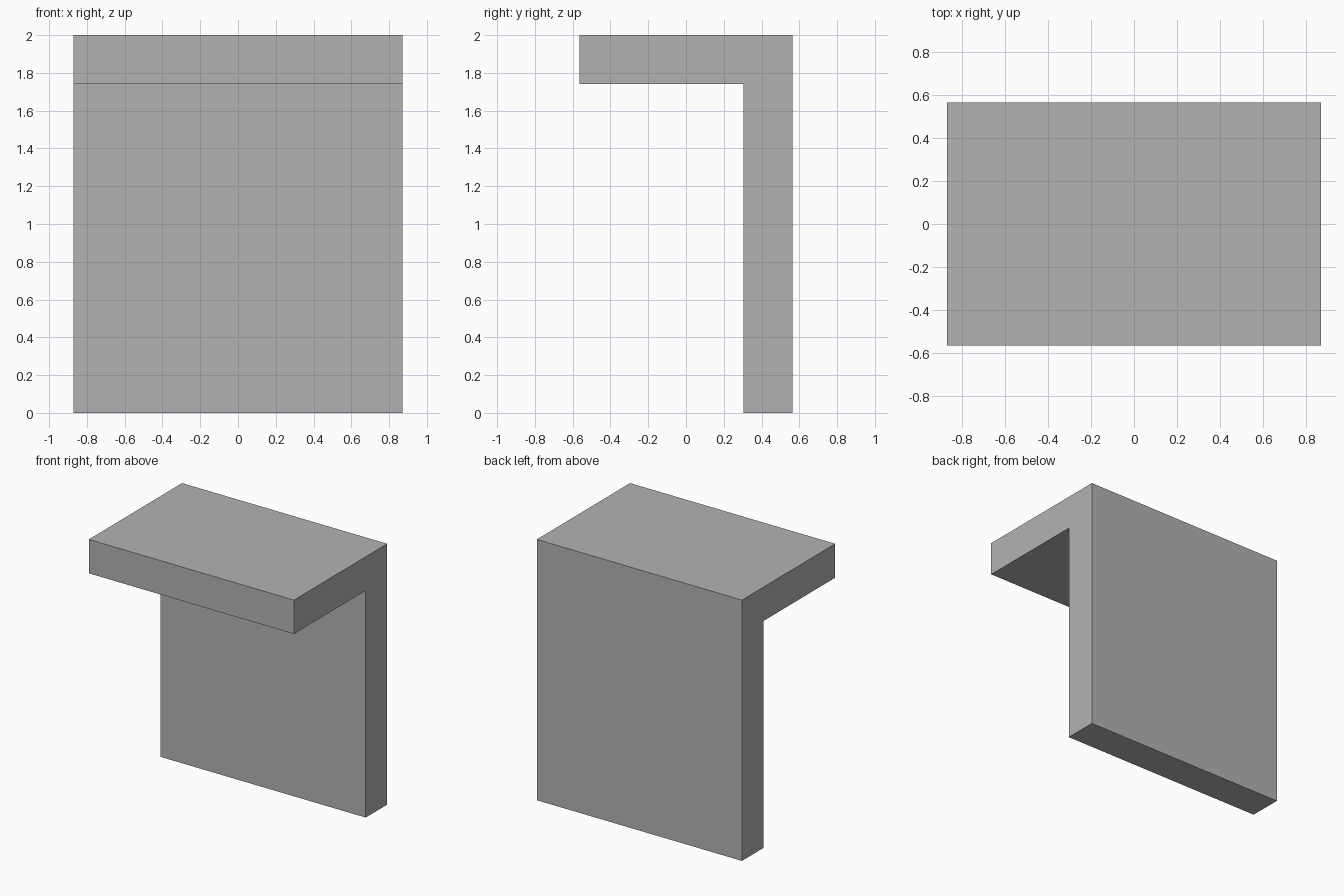
import bpy
import bmesh

cube = bpy.data.objects.get("Cube")
if cube:
    bpy.data.objects.remove(cube, do_unlink=True)

HALF_WIDTH, HALF_DEPTH, HEIGHT, THICK = 0.87, 0.565, 2.0, 0.26

# Plain grey material
grey = bpy.data.materials.new("plain_grey")
grey.use_nodes = True
colour = (0.45, 0.45, 0.45, 1.0)
grey.diffuse_color = colour
grey.node_tree.nodes["Principled BSDF"].inputs["Base Color"].default_value = colour

# L-shaped side profile (y, z): upright slab at the back, overhang to the front
inner_y = HALF_DEPTH - THICK
under_z = HEIGHT - THICK
profile = [
    (HALF_DEPTH, 0), (HALF_DEPTH, HEIGHT), (-HALF_DEPTH, HEIGHT),
    (-HALF_DEPTH, under_z), (inner_y, under_z), (inner_y, 0),
]

# Extrude the profile across the width
bm = bmesh.new()
side = bm.faces.new([bm.verts.new((-HALF_WIDTH, y, z)) for y, z in profile])
result = bmesh.ops.extrude_face_region(bm, geom=[side])
moved = [v for v in result["geom"] if isinstance(v, bmesh.types.BMVert)]
bmesh.ops.translate(bm, verts=moved, vec=(2 * HALF_WIDTH, 0, 0))
bmesh.ops.recalc_face_normals(bm, faces=bm.faces)

mesh = bpy.data.meshes.new("angled_slab")
bm.to_mesh(mesh)
bm.free()
mesh.materials.append(grey)
slab = bpy.data.objects.new("angled_slab", mesh)
bpy.context.collection.objects.link(slab)
